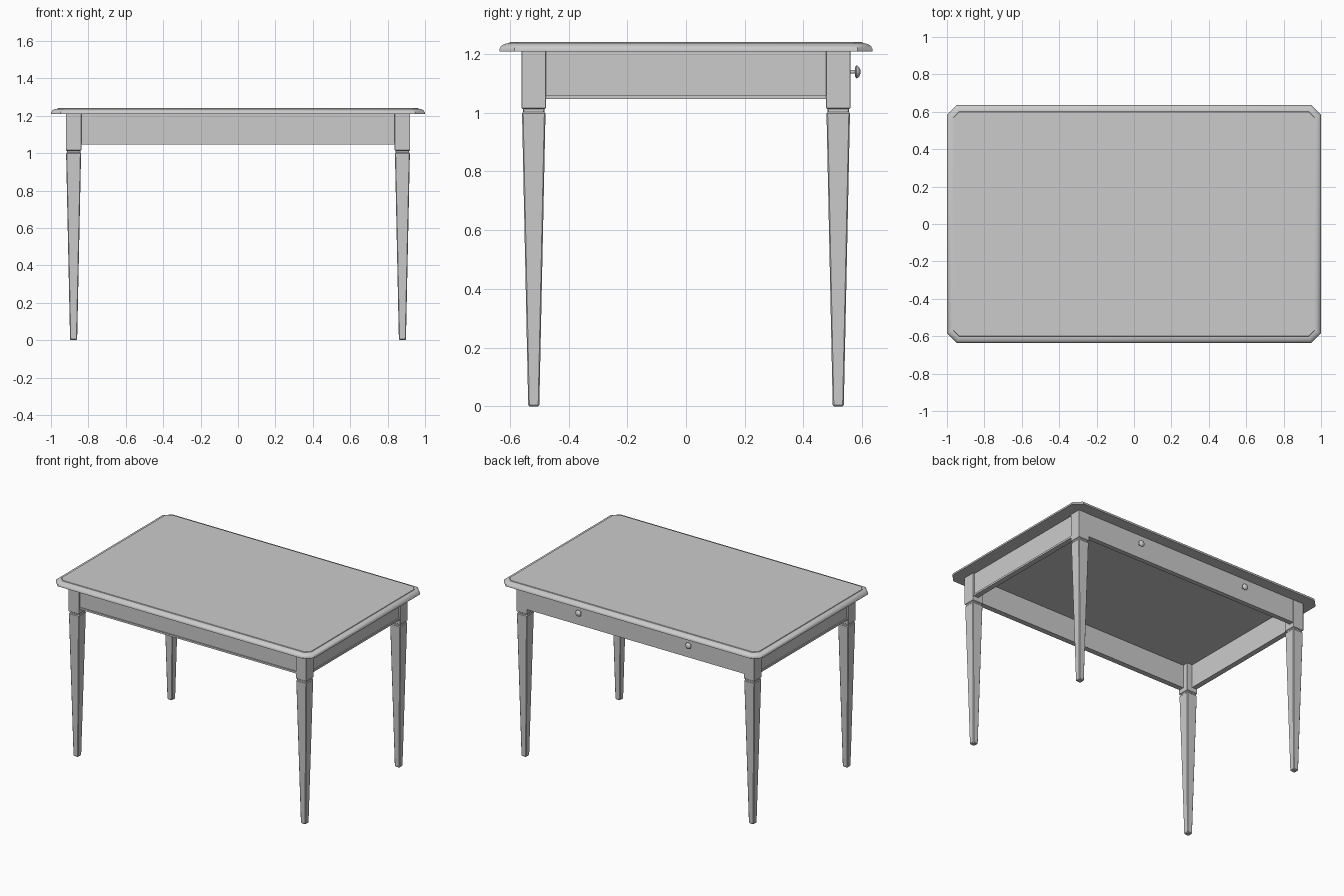
import bpy, bmesh
from math import cos, sin, pi, radians

cube = bpy.data.objects.get("Cube")
if cube:
    bpy.data.objects.remove(cube, do_unlink=True)

grey = bpy.data.materials.new("plain grey")
grey.use_nodes = True
colour = (0.6, 0.6, 0.6, 1)
grey.diffuse_color = colour
grey.node_tree.nodes["Principled BSDF"].inputs["Base Color"].default_value = colour


def finish(name, bm, smooth=False):
    bmesh.ops.recalc_face_normals(bm, faces=bm.faces)
    mesh = bpy.data.meshes.new(name)
    bm.to_mesh(mesh)
    bm.free()
    mesh.materials.append(grey)
    obj = bpy.data.objects.new(name, mesh)
    bpy.context.collection.objects.link(obj)
    if smooth:
        bpy.ops.object.select_all(action='DESELECT')
        obj.select_set(True)
        bpy.context.view_layer.objects.active = obj
        bpy.ops.object.shade_smooth_by_angle(angle=radians(35))
    return obj


def loft(name, rings, smooth=False):
    """Join equal rings of points and cap both ends."""
    bm = bmesh.new()
    loops = [[bm.verts.new(p) for p in ring] for ring in rings]
    for a, b in zip(loops, loops[1:]):
        for i in range(len(a)):
            j = (i + 1) % len(a)
            bm.faces.new((a[i], a[j], b[j], b[i]))
    bm.faces.new(loops[0])
    bm.faces.new(loops[-1])
    return finish(name, bm, smooth)


def clipped(cx, cy, hx, hy, cut, z):
    """Rectangle with clipped corners."""
    pts = []
    for sx, sy in ((1, 1), (-1, 1), (-1, -1), (1, -1)):
        pair = [(sx * hx, sy * (hy - cut)), (sx * (hx - cut), sy * hy)]
        pts += pair if sx * sy > 0 else pair[::-1]
    return [(cx + x, cy + y, z) for x, y in pts]


def box(name, x0, x1, y0, y1, z0, z1):
    return loft(name, [[(x0, y0, z), (x1, y0, z), (x1, y1, z), (x0, y1, z)]
                       for z in (z0, z1)])


# Table top: clipped corners, quarter-round edge, slightly raised centre
profile = [(0, 1.209)]
for k in range(9):
    a = k / 8 * pi / 2
    profile.append((0.034 * (1 - cos(a)), 1.212 + 0.025 * sin(a)))
profile += [(0.036, 1.241)]
loft("table_top", [clipped(0, 0, 1 - d, 0.636 - d, 0.052 - 0.586 * d, z)
                   for d, z in profile], smooth=True)

# Legs: square block, narrow groove, tapered shaft with eased edges
leg_x, leg_y, half = 0.879, 0.5185, 0.041
shaft = [(0.015, 0.0), (0.019, 0.005), (half - 0.001, 0.998), (half - 0.005, 1.003),
         (half - 0.005, 1.012), (half, 1.016), (half, 1.209)]
for sx, side in ((1, "left"), (-1, "right")):
    for sy, end in ((-1, "front"), (1, "back")):
        loft(f"{end}_{side}_leg",
             [clipped(sx * leg_x, sy * leg_y, h, h, 0.004 if z < 1.01 else 0.001, z)
              for h, z in shaft])

# Aprons: recessed with a bead at the front and sides, flush at the back
low, high = 1.046, 1.209
inner_x, inner_y = leg_x - half, leg_y - half
box("front_apron", -inner_x, inner_x, -0.547, -0.517, low, high)
box("front_bead", -inner_x, inner_x, -0.554, -0.547, low, low + 0.013)
box("back_apron", -inner_x, inner_x, 0.525, 0.558, low, high)
for s, side in ((1, "left"), (-1, "right")):
    box(f"{side}_apron", *sorted((s * 0.878, s * 0.908)), -inner_y, inner_y, low, high)
    box(f"{side}_bead", *sorted((s * 0.908, s * 0.915)), -inner_y, inner_y, low, low + 0.013)

# Drawer knobs: thin stem and mushroom head turned about the y axis
knob = [(0.006, 0.55), (0.006, 0.575), (0.019, 0.577), (0.022, 0.581),
        (0.020, 0.586), (0.014, 0.591), (0.006, 0.594)]
for s, side in ((1, "left"), (-1, "right")):
    loft(f"{side}_knob",
         [[(s * 0.425 + r * cos(i * pi / 10), y, 1.139 + r * sin(i * pi / 10))
           for i in range(20)] for r, y in knob], smooth=True)
